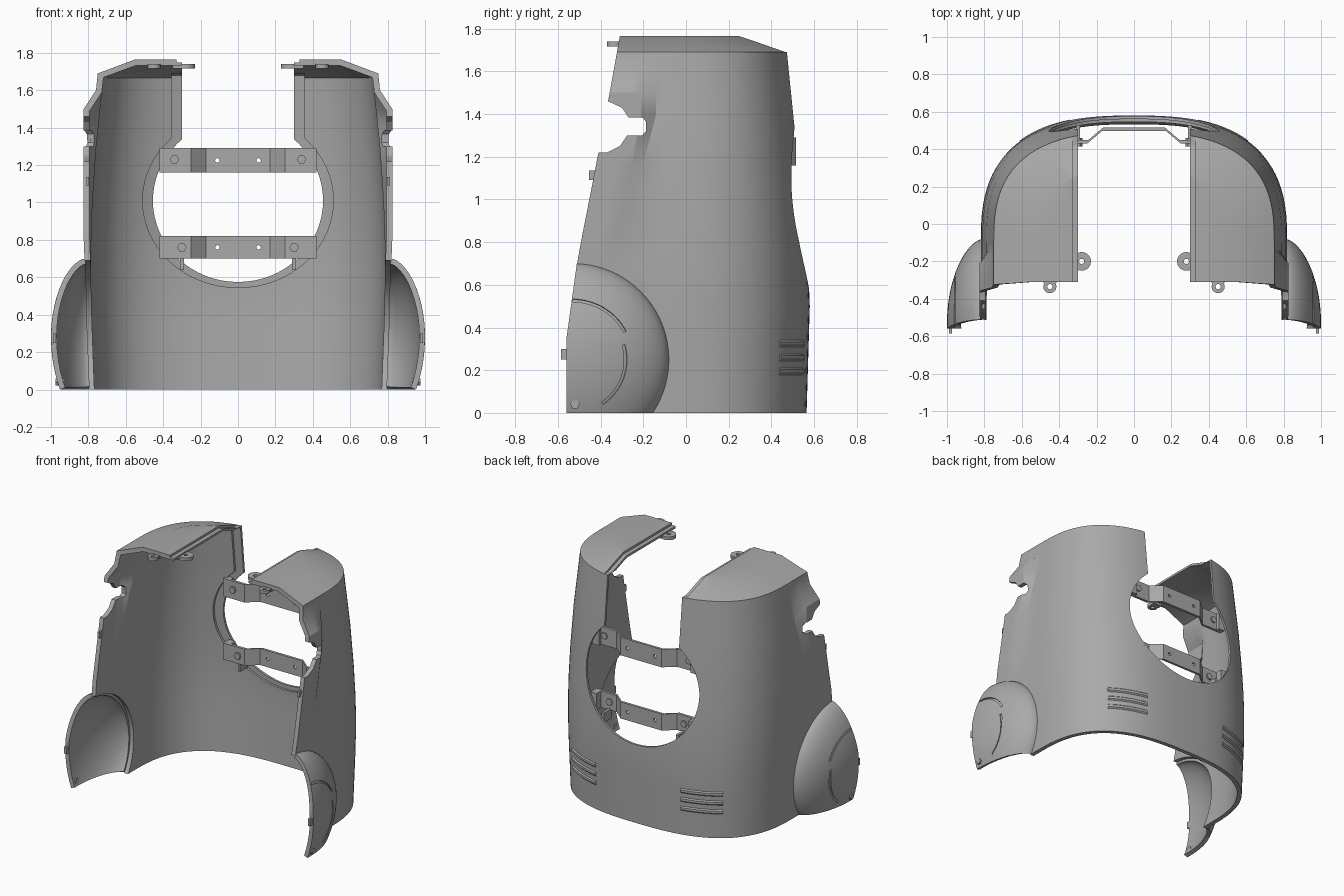
import bpy, bmesh, math
from mathutils import Vector

if "Cube" in bpy.data.objects:
    bpy.data.objects.remove(bpy.data.objects["Cube"])

grey = bpy.data.materials.new("mid grey")
grey.use_nodes = True
grey.diffuse_color = (0.4, 0.4, 0.4, 1)
grey.node_tree.nodes["Principled BSDF"].inputs["Base Color"].default_value = (0.4, 0.4, 0.4, 1)

SKIN = 0.016      # thickness of each of the two wall layers
CY = -0.1         # where the curved back meets the straight sides
POD = (-0.53, 0.25, 0.45)  # pod centre y, z and radius


def lerp(keys, z):
    """Piecewise linear lookup in (z, value) pairs."""
    for (z0, v0), (z1, v1) in zip(keys, keys[1:]):
        if z <= z1:
            t = max(0, (z - z0) / (z1 - z0))
            return v0 + (v1 - v0) * t
    return keys[-1][1]


def half_width(z):
    return lerp([(0, .80), (.35, .813), (.7, .82), (1, .81), (1.3, .79), (1.69, .75)], z)


def back_y(z):
    return lerp([(0, .565), (.5, .58), (.8, .568), (1, .553), (1.3, .53), (1.69, .492)], z)


def front_y(z):
    return lerp([(0, -.56), (.35, -.56), (.71, -.51), (1.22, -.41), (1.46, -.365), (1.765, -.31)], z)


def arc_point(a, b, t):
    """Point on the rounded back, t from 0 at the side to 1 at the centre."""
    e = 2 / 2.7
    return a * math.cos(t * math.pi / 2) ** e, CY + b * math.sin(t * math.pi / 2) ** e


def finish(name, bm):
    me = bpy.data.meshes.new(name)
    bm.to_mesh(me)
    bm.free()
    ob = bpy.data.objects.new(name, me)
    bpy.context.collection.objects.link(ob)
    me.materials.append(grey)
    return ob


def grid(name, rows):
    bm = bmesh.new()
    vs = [[bm.verts.new(p) for p in row] for row in rows]
    for lo, hi in zip(vs, vs[1:]):
        for j in range(len(lo) - 1):
            bm.faces.new((lo[j], lo[j + 1], hi[j + 1], hi[j]))
    bmesh.ops.remove_doubles(bm, verts=bm.verts, dist=0.0005)
    return finish(name, bm)


def prism(name, outline, axis, lo, hi):
    """Extrude a 2D outline along an axis."""
    bm = bmesh.new()

    def place(p, h):
        v = list(p)
        v.insert(axis, h)
        return bm.verts.new(v)
    a = [place(p, lo) for p in outline]
    b = [place(p, hi) for p in outline]
    bm.faces.new(a)
    bm.faces.new(b)
    for i in range(len(a)):
        k = (i + 1) % len(a)
        bm.faces.new((a[i], a[k], b[k], b[i]))
    bmesh.ops.recalc_face_normals(bm, faces=bm.faces)
    return finish(name, bm)


def box(name, x, y, z):
    return prism(name, [(x[0], y[0]), (x[1], y[0]), (x[1], y[1]), (x[0], y[1])], 2, *z)


def ellipse(cx, cy, rx, ry, n=16):
    return [(cx + rx * math.cos(i * math.tau / n), cy + ry * math.sin(i * math.tau / n)) for i in range(n)]


def modify(ob, kind, **settings):
    m = ob.modifiers.new(kind, kind)
    for key, value in settings.items():
        setattr(m, key, value)
    bpy.context.view_layer.objects.active = ob
    bpy.ops.object.modifier_apply(modifier=m.name)


def cut(ob, *tools):
    for t in tools:
        modify(ob, "BOOLEAN", operation="DIFFERENCE", solver="EXACT", object=t)
        bpy.data.objects.remove(t)


def mirror(ob):
    modify(ob, "MIRROR", use_mirror_merge=False)


# Body: wall rings, then roof rings closing in to the middle
def ring(z, a, yb, flare):
    ya = lerp([(.66, -.33), (1.4, -.14)], z)
    yb2 = lerp([(.66, -.345), (1.4, -.21)], z)
    yf = front_y(z)
    side = [(a + flare, yf, z), (a + flare, (yf + yb2) / 2, z), (a + flare, yb2, z), (a, ya, z)]
    curve = [(*arc_point(a, yb - CY, i / 24), z) for i in range(25)]
    half = side + curve
    return half + [(-x, y, h) for x, y, h in reversed(half[:-1])]


rows = []
for z in (0, .18, .35, .5, .66, .8, .9, 1, 1.15, 1.3, 1.4, 1.5, 1.6, 1.69):
    fade = lerp([(.66, 0), (.7, 1), (1.5, 1), (1.6, 0)], z)
    rows.append(ring(z, half_width(z), back_y(z), fade * (.825 - half_width(z))))
rows.append(ring(1.765, .55, .29, 0))
rows.append([(0, y, z) for x, y, z in rows[-1]])


def make_skin(name, offset, hole, slot):
    ob = grid(name, rows)
    modify(ob, "SOLIDIFY", thickness=SKIN, offset=offset, use_even_offset=True)
    low, high = slot
    half = [(low, 1.0), (low, 1.69), (high, 1.69), (high, 2)]
    notch = [(-.6, 1.22), (-.37, 1.22), (-.31, 1.25), (-.275, 1.3), (-.205, 1.3), (-.188, 1.32),
             (-.188, 1.365), (-.205, 1.385), (-.27, 1.385), (-.3, 1.43), (-.365, 1.46), (-.6, 1.46)]
    cut(ob,
        prism("hole_cutter", ellipse(0, 1.01, *hole, 64), 1, .2, .8),
        prism("slot_cutter", half + [(-x, z) for x, z in reversed(half)], 1, -.7, .8),
        prism("arm_cutter", notch, 0, -1.2, 1.2),
        prism("pod_cutter", ellipse(POD[0], POD[1], .44, .44, 64), 0, -1.2, 1.2))
    return ob


make_skin("body_outer_skin", -1, (.455, .435), (.30, .33))
make_skin("body_inner_skin", -3, (.51, .465), (.355, .30))


# Side pods: domed bowls bulging out of the lower front corners
def pod_patch(name, radii, a0, a1, n):
    pts = []
    for r in radii:
        row = []
        for i in range(n + 1):
            t = math.radians(a0 + (a1 - a0) * i / n)
            y, z = POD[0] + POD[2] * r * math.cos(t), POD[1] + POD[2] * r * math.sin(t)
            row.append((half_width(z) + .19 * (1 - r * r) ** .6, y, z))
        pts.append(row)
    return grid(name, pts)


pod = pod_patch("side_pods", [math.cos(i * math.pi / 28) for i in range(15)], 0, 360, 72)
bm = bmesh.new()
bm.from_mesh(pod.data)
for co, no in (((0, 0, 0), (0, 0, -1)), ((0, -.56, 0), (0, -1, 0)), ((0, -.56, .35), (0, -.36, .05))):
    bmesh.ops.bisect_plane(bm, geom=bm.verts[:] + bm.edges[:] + bm.faces[:], plane_co=co,
                           plane_no=Vector(no).normalized(), clear_outer=True)
bm.to_mesh(pod.data)
bm.free()
modify(pod, "SOLIDIFY", thickness=.03, offset=-1)
for radii, a0, a1 in (((.63, .6), 28, 90), ((.565, .535), -56, 16)):
    groove = pod_patch("groove_cutter", radii, a0, a1, 20)
    modify(groove, "SOLIDIFY", thickness=.016, offset=0)
    cut(pod, groove)
mirror(pod)

# Rear louvres: three raised ridges on each side
for i in range(3):
    z = .195 + .065 * i
    strip = []
    for dz, out in ((-.02, -.004), (-.008, .008), (.008, .008), (.02, -.004)):
        a, b = half_width(z) + out, back_y(z) + out - CY
        strip.append([(*arc_point(a, b, .53 + .27 * k / 10), z + dz) for k in range(11)])
    louvre = grid("rear_louvre", strip)
    modify(louvre, "SOLIDIFY", thickness=.006, offset=-1)
    mirror(louvre)

# Cranked cross bars with end blocks, bolts and holes
for name, z0, z1, bolt, depth in (("upper_bar", 1.16, 1.29, (.34, 1.23), .475),
                                  ("lower_bar", .70, .82, (.30, .76), .50)):
    path = [(.42, .43), (.25, .43), (.17, .498)]
    back = [(.165, .516), (.243, .45), (.42, .45)]
    right = path + [(-x, y) for x, y in reversed(path)]
    rear = [(-x, y) for x, y in reversed(back)] + back
    bar = prism(name, right + rear, 2, z0, z1)
    for x in (-.11, .11):
        cut(bar, prism("bolt_hole", ellipse(x, (z0 + z1) / 2, .012, .012), 1, .4, .6))
    mirror(box(name + "_end_block", (.37, .42), (.44, depth), (z0, z1)))
    mirror(prism(name + "_bolt", ellipse(*bolt, .025, .025, 6), 1, .415, .46))
mirror(box("lower_bar_tab", (.29, .31), (.44, .53), (.64, .71)))

# Rounded fixing tabs under the roof
for name, cx, cy, r, x, y in (("slot_tab", .28, -.2, .05, (.28, .35), (-.25, -.15)),
                              ("front_tab", .45, -.335, .035, (.415, .485), (-.335, -.28))):
    tab = prism(name, ellipse(cx, cy, r, r, 24), 2, 1.716, 1.74)
    cut(tab, prism("tab_hole", ellipse(cx, cy, .014, .014), 2, 1.6, 1.8))
    mirror(tab)
    mirror(box(name + "_root", x if name == "front_tab" else (.305, .35),
               y if name == "slot_tab" else (-.315, -.28), (1.716, 1.74)))

# Front edge clips and pod screws
mirror(box("pod_clip", (.972, .99), (-.585, -.53), (.25, .30)))
mirror(box("edge_clip", (.796, .812), (-.455, -.40), (1.09, 1.135)))
mirror(prism("pod_screw", ellipse(-.52, .04, .022, .022, 6), 0, .93, .975))

for ob in bpy.context.view_layer.objects:
    ob.select_set(ob.type == "MESH")
bpy.context.view_layer.objects.active = pod
bpy.ops.object.shade_smooth_by_angle(angle=math.radians(28))
